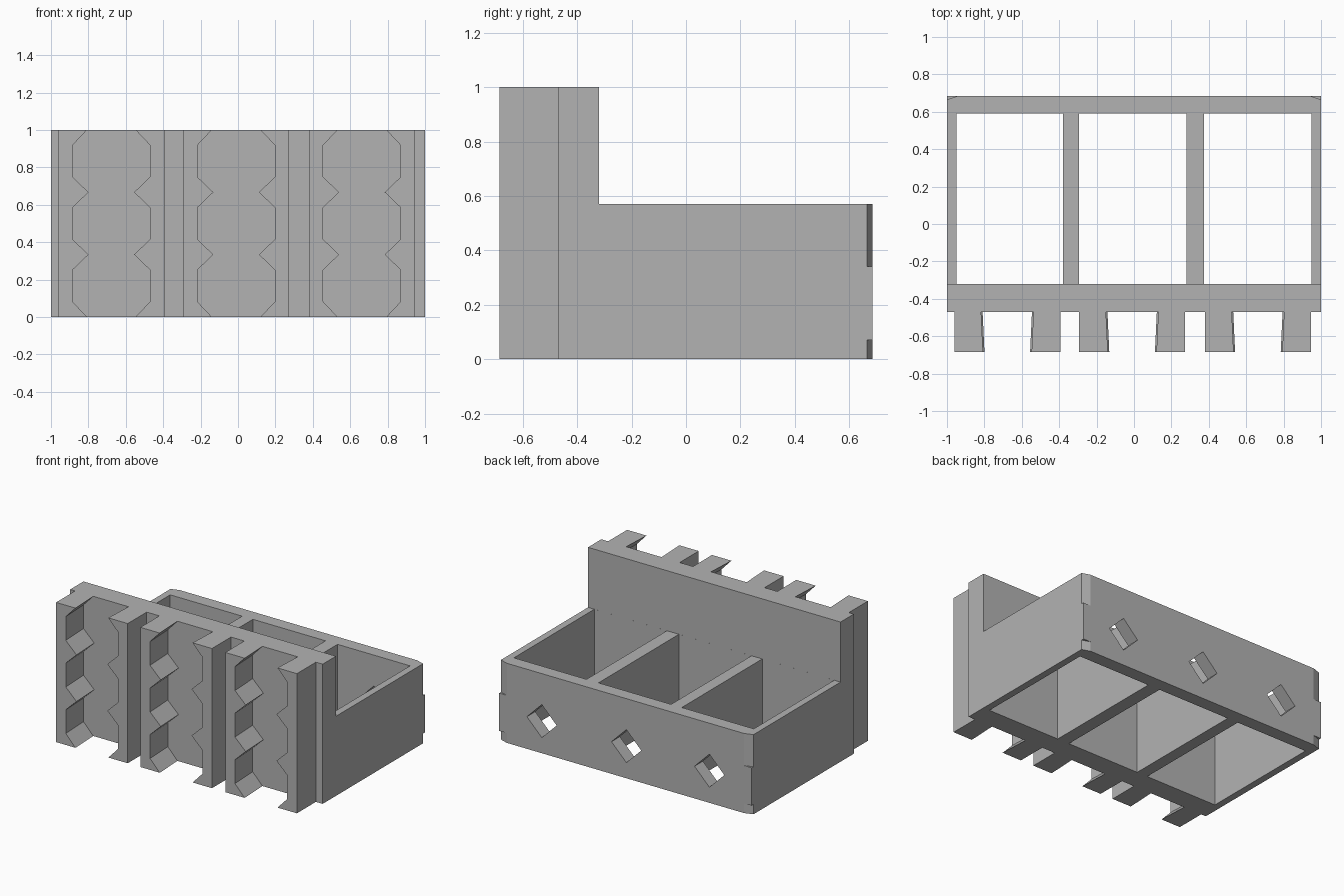
import bpy
import bmesh
from mathutils import Vector

if "Cube" in bpy.data.objects:
    bpy.data.objects.remove(bpy.data.objects["Cube"], do_unlink=True)

grey = bpy.data.materials.new("plain grey")
grey.use_nodes = True
grey.diffuse_color = (0.45, 0.45, 0.45, 1)
grey.node_tree.nodes["Principled BSDF"].inputs["Base Color"].default_value = grey.diffuse_color


def loft(name, start, end):
    """Solid between two matching outlines."""
    bm = bmesh.new()
    a = [bm.verts.new(p) for p in start]
    b = [bm.verts.new(p) for p in end]
    bm.faces.new(a)
    bm.faces.new(b[::-1])
    n = len(a)
    for i in range(n):
        j = (i + 1) % n
        bm.faces.new((a[i], b[i], b[j], a[j]))
    bmesh.ops.recalc_face_normals(bm, faces=bm.faces)
    mesh = bpy.data.meshes.new(name)
    bm.to_mesh(mesh)
    bm.free()
    mesh.materials.append(grey)
    obj = bpy.data.objects.new(name, mesh)
    bpy.context.collection.objects.link(obj)
    return obj


def prism(name, outline, z0, z1):
    return loft(name, [(x, y, z0) for x, y in outline], [(x, y, z1) for x, y in outline])


def box(name, x0, x1, y0, y1, z0, z1):
    return prism(name, [(x0, y0), (x1, y0), (x1, y1), (x0, y1)], z0, z1)


def cut(target, cutter):
    cutter.hide_render = True
    mod = target.modifiers.new("cut", "BOOLEAN")
    mod.operation = "DIFFERENCE"
    mod.solver = "EXACT"
    mod.object = cutter
    bpy.context.view_layer.objects.active = target
    bpy.ops.object.modifier_apply(modifier=mod.name)
    bpy.data.objects.remove(cutter, do_unlink=True)


# Body: tall mounting plate in front, low tray behind
profile = [(-0.47, 0), (0.685, 0), (0.685, 0.57), (-0.32, 0.57), (-0.32, 1), (-0.47, 1)]
body = loft("tray_body", [(-1, y, z) for y, z in profile], [(1, y, z) for y, z in profile])

# Three bottomless compartments, each with a diamond hole in the back wall
for x0, x1 in ((-0.95, -0.38), (-0.295, 0.28), (0.375, 0.95)):
    cut(body, box("compartment_cutter", x0, x1, -0.32 + 0.0002, 0.59, -0.1, 0.8))
    centre = Vector(((x0 + x1) / 2, 0, 0.23))
    r = 0.118
    diamond = [centre + Vector(p) for p in ((r, 0, 0), (0, 0, r), (-r, 0, 0), (0, 0, -r))]
    cut(body, loft("hole_cutter", [p + Vector((0, 0.5, 0)) for p in diamond],
                   [p + Vector((0, 0.8, 0)) for p in diamond]))

# Chamfered back corners, left square in a middle band
for side in (-1, 1):
    wedge = [(side * x, y) for x, y in ((0.91, 0.695), (1.03, 0.655), (1.03, 0.695))]
    for z0, z1 in ((-0.05, 0.07), (0.34, 0.65)):
        cut(body, prism("corner_cutter", wedge, z0, z1))

# Notched edge of a rail, as (distance from channel centre, height)
edge = [(0.13, 0)]
for i in range(3):
    middle = (2 * i + 1) / 6
    edge += [(0.207, middle - 0.085), (0.207, middle + 0.085)]
    edge.append((0.122, (i + 1) / 3) if i < 2 else (0.13, 1))

# Three channels, each between a mirrored pair of rails
for centre, label in ((-0.6775, "right"), (-0.01, "middle"), (0.6625, "left")):
    for side in (-1, 1):
        def ring(y, relief):
            pts = [(0.2835, 0)] + [(x + relief, z) for x, z in edge] + [(0.2835, 1)]
            return [(centre + side * x, y, z) for x, z in pts]
        hand = "left" if side > 0 else "right"
        loft(f"{label}_channel_{hand}_rail", ring(-0.685, 0), ring(-0.47, 0.01))
